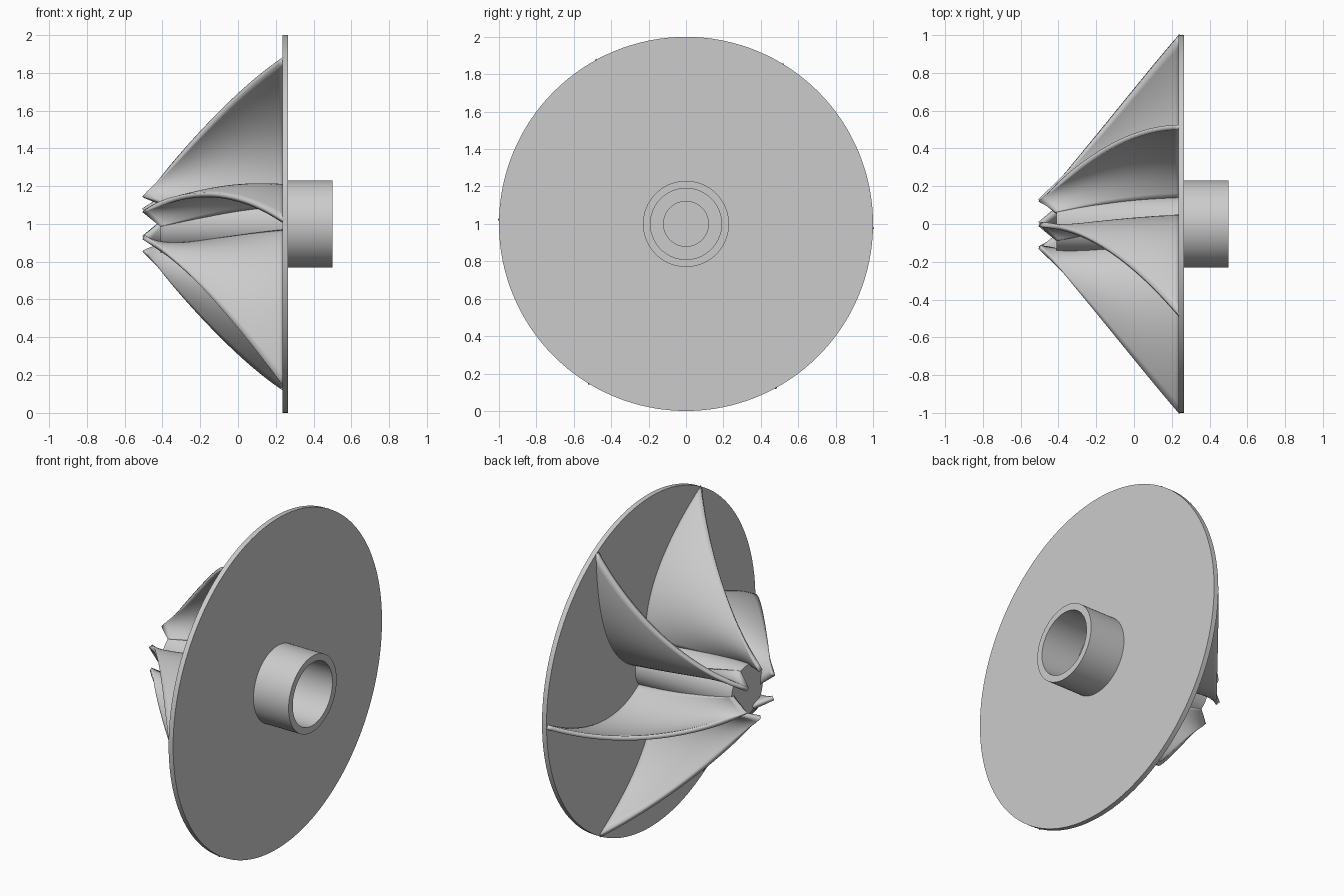
import bpy
import bmesh
from math import cos, sin, pi, radians
from mathutils import Vector, Matrix

cube = bpy.data.objects.get("Cube")
if cube:
    bpy.data.objects.remove(cube, do_unlink=True)

CENTRE = Vector((0, 0, 1))
BLADES = 6

grey = bpy.data.materials.new("plain grey")
grey.use_nodes = True
grey.diffuse_color = (0.6, 0.6, 0.6, 1)
grey.node_tree.nodes["Principled BSDF"].inputs["Base Color"].default_value = (0.6, 0.6, 0.6, 1)


def make_object(name, bm):
    bmesh.ops.recalc_face_normals(bm, faces=bm.faces[:])
    mesh = bpy.data.meshes.new(name)
    bm.to_mesh(mesh)
    bm.free()
    mesh.materials.append(grey)
    obj = bpy.data.objects.new(name, mesh)
    obj.location = CENTRE
    bpy.context.collection.objects.link(obj)
    return obj


def smooth(obj):
    bpy.ops.object.select_all(action='DESELECT')
    obj.select_set(True)
    bpy.context.view_layer.objects.active = obj
    bpy.ops.object.shade_smooth_by_angle(angle=radians(35))


def lathe(name, profile, closed):
    """Spin an (x, radius) profile about the x axis."""
    bm = bmesh.new()
    verts = [bm.verts.new((x, r, 0)) for x, r in profile]
    edges = [bm.edges.new(pair) for pair in zip(verts, verts[1:])]
    if closed:
        edges.append(bm.edges.new((verts[-1], verts[0])))
    bmesh.ops.spin(bm, geom=verts + edges, cent=(0, 0, 0), axis=(1, 0, 0),
                   angle=2 * pi, steps=128, use_merge=True)
    bmesh.ops.remove_doubles(bm, verts=bm.verts[:], dist=0.0001)
    smooth(make_object(name, bm))


def on_circle(x, radius, degrees):
    a = radians(degrees)
    return Vector((x, radius * cos(a), radius * sin(a)))


def blade_point(s, t):
    """s runs from the inlet to the disc, t from the outer edge to the hub."""
    outer = on_circle(-0.5 + 0.74 * s, 0.14 + 0.86 * s, -30 * (1 - s) - 0.8 * s)
    root = on_circle(-0.41 + 0.65 * s, 0.142, 6 - 72 * s + 22 * s * s)
    bulge = (outer + root) / 2 + s * Vector((0, -0.133, -0.277))
    return outer * (1 - t) ** 2 + bulge * 2 * t * (1 - t) + root * t * t


def make_blade(index, rows=32, columns=20):
    bm = bmesh.new()
    turn = Matrix.Rotation(2 * pi * index / BLADES, 3, 'X')
    grid = [[bm.verts.new(turn @ blade_point(i / rows, j / columns))
             for j in range(columns + 1)] for i in range(rows + 1)]
    for a, b in zip(grid, grid[1:]):
        for j in range(columns):
            bm.faces.new((a[j], a[j + 1], b[j + 1], b[j]))
    blade = make_object(f"blade_{index + 1}", bm)
    shell = blade.modifiers.new("thickness", 'SOLIDIFY')
    shell.thickness = 0.026
    shell.offset = 0
    smooth(blade)


# Back disc with its hollow shaft collar
lathe("disc_and_collar", [(0.235, 0.15), (0.235, 1), (0.265, 1), (0.265, 0.23),
                          (0.5, 0.23), (0.5, 0.19), (0.25, 0.19), (0.25, 0.15)], True)

# Central hub with a blind bore
lathe("hub", [(-0.41, 0), (-0.41, 0.15), (0.25, 0.15), (0.25, 0.12),
              (-0.2, 0.12), (-0.2, 0)], False)

# Twisted blades
for k in range(BLADES):
    make_blade(k)
